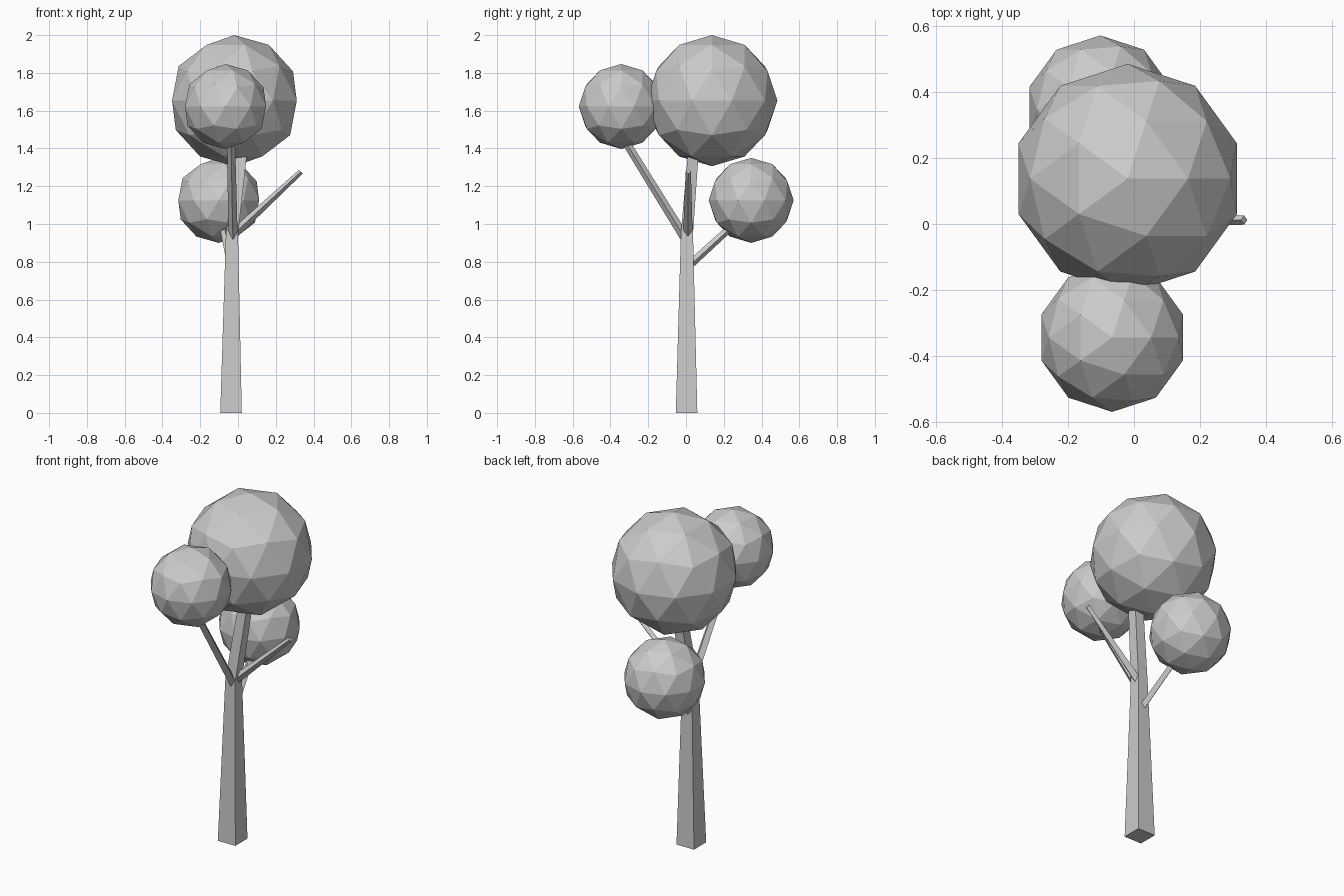
import bpy
import bmesh
from math import pi
from mathutils import Vector, Matrix

cube = bpy.data.objects.get("Cube")
if cube:
    bpy.data.objects.remove(cube, do_unlink=True)

# One flat grey for the whole tree
grey = bpy.data.materials.new("plain_grey")
grey.use_nodes = True
colour = (0.6, 0.6, 0.6, 1)
grey.diffuse_color = colour
grey.node_tree.nodes["Principled BSDF"].inputs["Base Color"].default_value = colour


def finish(name, bm):
    bmesh.ops.recalc_face_normals(bm, faces=bm.faces)
    mesh = bpy.data.meshes.new(name)
    bm.to_mesh(mesh)
    bm.free()
    mesh.materials.append(grey)
    obj = bpy.data.objects.new(name, mesh)
    bpy.context.collection.objects.link(obj)


def foliage(name, centre, radius):
    bm = bmesh.new()
    bmesh.ops.create_icosphere(bm, subdivisions=2, radius=radius,
                               matrix=Matrix.Translation(centre))
    finish(name, bm)


def skin(name, rings):
    """Join four-cornered rings into a closed limb."""
    bm = bmesh.new()
    loops = [[bm.verts.new(p) for p in ring] for ring in rings]
    for low, high in zip(loops, loops[1:]):
        for i in range(4):
            j = (i + 1) % 4
            bm.faces.new((low[i], low[j], high[j], high[i]))
    bm.faces.new(loops[0][::-1])
    bm.faces.new(loops[-1])
    finish(name, bm)


def square(x, y, z, half):
    return [(x - half, y - half, z), (x + half, y - half, z),
            (x + half, y + half, z), (x - half, y + half, z)]


def branch(name, start, end, r_start, r_end):
    start, end = Vector(start), Vector(end)
    axis = (end - start).normalized()
    side = axis.cross(Vector((0, 0, 1))).normalized()
    up = side.cross(axis)
    corners = (side, up, -side, -up)
    skin(name, [[p + c * r for c in corners]
                for p, r in ((start, r_start), (end, r_end))])


# Bent, tapering trunk
skin("trunk", [square(-0.037, 0.003, 0, 0.057),
               square(-0.032, 0.005, 0.95, 0.032),
               square(0.025, 0.042, 1.42, 0.028)])

# Branches
branch("front_branch", (-0.026, 0.005, 0.91), (-0.037, -0.335, 1.46), 0.025, 0.021)
branch("left_branch", (-0.02, 0.01, 0.95), (0.333, 0.012, 1.277), 0.025, 0.014)
branch("back_branch", (-0.035, 0.01, 0.775), (-0.09, 0.3, 1.04), 0.022, 0.018)

# Faceted foliage
foliage("crown_foliage", (-0.019, 0.137, 1.653), 0.347)
foliage("front_foliage", (-0.066, -0.343, 1.622), 0.225)
foliage("back_foliage", (-0.102, 0.345, 1.125), 0.225)
